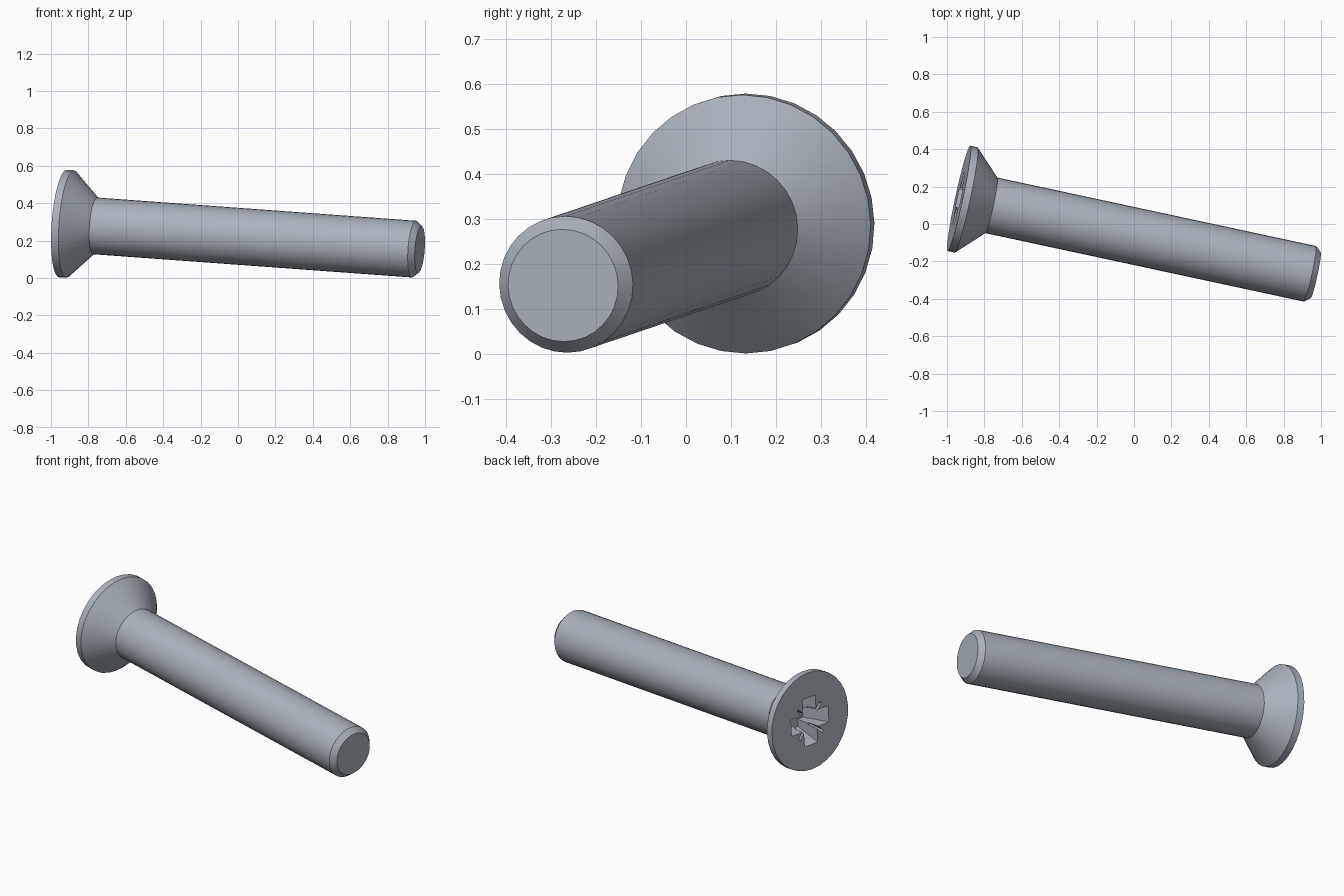
import bpy, bmesh
from math import cos, sin, pi, radians
from mathutils import Matrix, Vector

cube = bpy.data.objects.get("Cube")
if cube:
    bpy.data.objects.remove(cube, do_unlink=True)

steel = bpy.data.materials.new("steel_grey")
steel.use_nodes = True
colour = (0.41, 0.45, 0.51, 1)
steel.diffuse_color = colour
steel.node_tree.nodes["Principled BSDF"].inputs["Base Color"].default_value = colour

# Screw frame: origin at the centre of the head face, local z runs to the tip
face = Vector((-0.936, 0.137, 0.291))
tip = Vector((0.972, -0.273, 0.152))
axis = (tip - face).normalized()
side = Vector((0, 0, 1)).cross(axis).normalized()
frame = Matrix((side, axis.cross(side), axis)).transposed().to_4x4()
frame.translation = face
length = (tip - face).length


def make_object(name, bm):
    bmesh.ops.recalc_face_normals(bm, faces=bm.faces)
    mesh = bpy.data.meshes.new(name)
    bm.to_mesh(mesh)
    bm.free()
    mesh.materials.append(steel)
    obj = bpy.data.objects.new(name, mesh)
    bpy.context.collection.objects.link(obj)
    obj.matrix_world = frame
    return obj


def lathe(name, profile, sides):
    bm = bmesh.new()
    rings = [[bm.verts.new((r * cos(2 * pi * i / sides), r * sin(2 * pi * i / sides), z))
              for i in range(sides)] for r, z in profile]
    for a, b in zip(rings, rings[1:]):
        for i in range(sides):
            j = (i + 1) % sides
            bm.faces.new((a[i], a[j], b[j], b[i]))
    bm.faces.new(rings[0])
    bm.faces.new(rings[-1])
    return make_object(name, bm)


def tapered_blade(name, top, bottom, depth, angle):
    """Bar with half sizes top at the face, narrowing to bottom at depth."""
    bm = bmesh.new()
    bmesh.ops.create_cube(bm, size=2)
    for v in bm.verts:
        half, z = (bottom, depth) if v.co.z > 0 else (top, -0.02)
        v.co = (v.co.x * half[0], v.co.y * half[1], z)
    bmesh.ops.rotate(bm, verts=bm.verts, matrix=Matrix.Rotation(angle, 3, 'Z'))
    return make_object(name, bm)


# Countersunk head, shank and chamfered tip in one turned body
screw = lathe("screw_body", [(0.288, 0), (0.288, 0.04), (0.152, 0.178),
                             (0.152, length - 0.032), (0.125, length)], 32)

# Drive recess: wide cross plus thin diagonal notches
cutters = []
for quarter in range(2):
    turn = quarter * pi / 2
    cutters.append(tapered_blade("cross_cutter", (0.148, 0.05), (0.085, 0.042), 0.15, turn))
    cutters.append(tapered_blade("notch_cutter", (0.136, 0.008), (0.08, 0.006), 0.07,
                                 turn + pi / 4))

bpy.ops.object.select_all(action='DESELECT')
screw.select_set(True)
bpy.context.view_layer.objects.active = screw
for cutter in cutters:
    cutter.hide_render = True
    mod = screw.modifiers.new("recess", 'BOOLEAN')
    mod.operation = 'DIFFERENCE'
    mod.solver = 'EXACT'
    mod.object = cutter
    bpy.ops.object.modifier_apply(modifier=mod.name)
for cutter in cutters:
    bpy.data.objects.remove(cutter, do_unlink=True)

bpy.ops.object.shade_smooth_by_angle(angle=radians(25))
